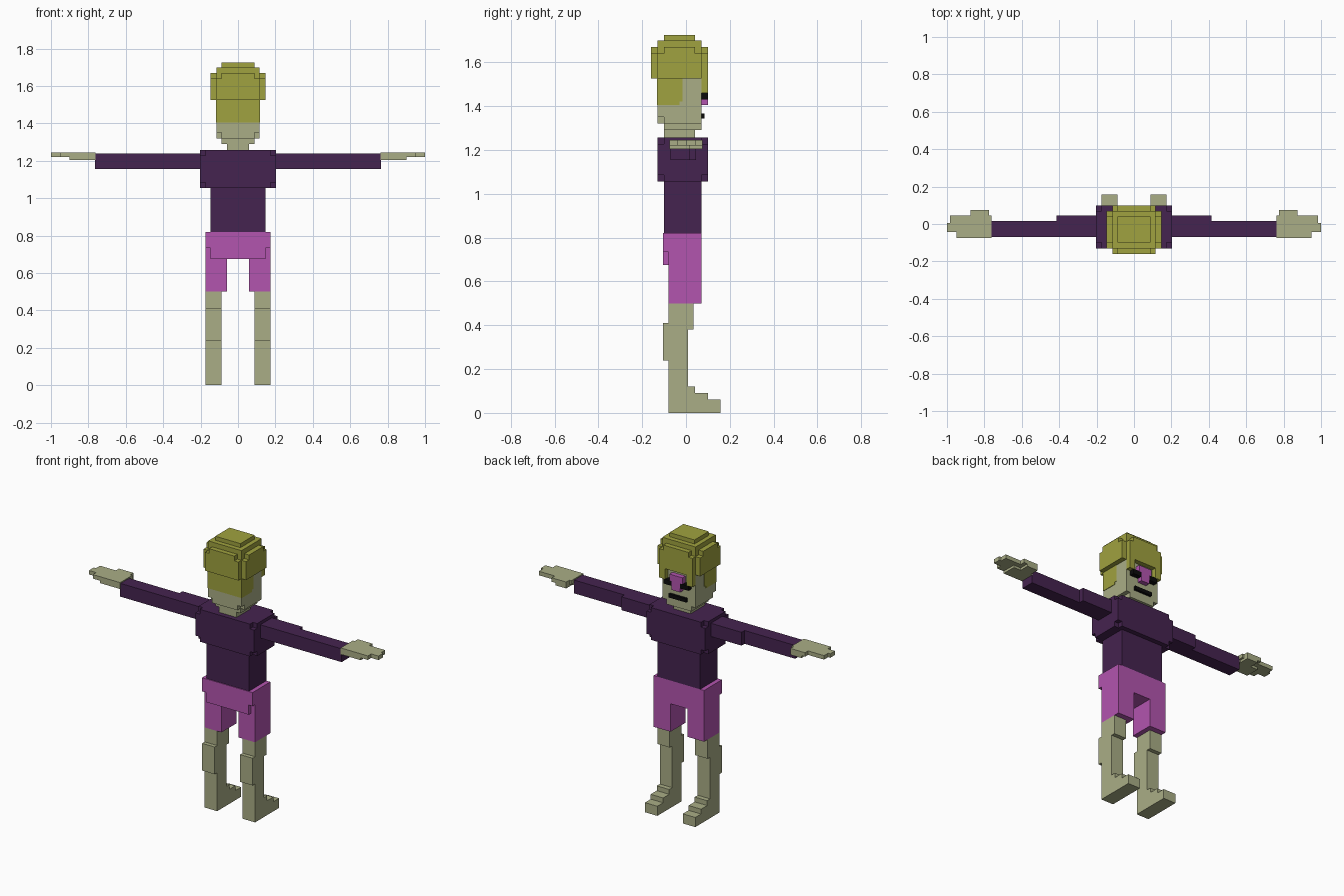
import bpy, bmesh
from itertools import product


def material(name, rgb):
    m = bpy.data.materials.new(name)
    m.diffuse_color = (*rgb, 1)
    return m


SKIN = material("pale_skin", (0.40, 0.42, 0.24))
HAIR = material("olive_hair", (0.35, 0.36, 0.05))
SHIRT = material("dark_purple", (0.06, 0.017, 0.08))
PINK = material("pink", (0.45, 0.09, 0.43))
BLACK = material("black", (0.003, 0.003, 0.003))


def shell(name, mat, boxes, mirror=False):
    """Clean outer surface of a union of boxes (x0, x1, y0, y1, z0, z1)."""
    boxes = list(boxes)
    if mirror:
        boxes += [(-b[1], -b[0], *b[2:]) for b in boxes]
    cuts = [sorted({v for b in boxes for v in b[2 * a:2 * a + 2]}) for a in range(3)]
    cells = set()
    for b in boxes:
        spans = [range(cuts[a].index(b[2 * a]), cuts[a].index(b[2 * a + 1])) for a in range(3)]
        cells.update(product(*spans))
    bm = bmesh.new()
    verts = {}

    def vert(i):
        if i not in verts:
            verts[i] = bm.verts.new([cuts[a][i[a]] for a in range(3)])
        return verts[i]

    for c in cells:
        for a, side in product(range(3), (0, 1)):
            n = list(c)
            n[a] += 2 * side - 1
            if tuple(n) in cells:
                continue
            loop = []
            for u, v in ((0, 0), (1, 0), (1, 1), (0, 1)):
                p = list(c)
                p[a] += side
                p[(a + 1) % 3] += u
                p[(a + 2) % 3] += v
                loop.append(vert(tuple(p)))
            bm.faces.new(loop if side else loop[::-1])
    bmesh.ops.dissolve_limit(bm, angle_limit=0.01, verts=bm.verts[:], edges=bm.edges[:])
    me = bpy.data.meshes.new(name)
    bm.to_mesh(me)
    bm.free()
    me.materials.append(mat)
    ob = bpy.data.objects.new(name, me)
    bpy.context.collection.objects.link(ob)
    return ob


def notched(b, s=0.03):
    """Box with a small cube missing from each corner."""
    out = []
    for a in range(3):
        c = list(b)
        c[2 * a] = round(c[2 * a] + s, 4)
        c[2 * a + 1] = round(c[2 * a + 1] - s, 4)
        out.append(tuple(c))
    return out


# Head and neck
shell("head", SKIN, [
    (-0.115, 0.115, -0.10, 0.07, 1.32, 1.53),
    (-0.087, 0.087, -0.13, -0.10, 1.32, 1.405),
    (-0.115, 0.115, -0.13, -0.10, 1.35, 1.405),
    (-0.087, 0.087, -0.10, 0.07, 1.29, 1.32),
    (-0.06, 0.06, -0.10, 0.04, 1.25, 1.29)])

# Stepped cap of hair, hair at the nape and fringe ends
shell("hair_cap", HAIR, [
    (-0.147, 0.147, -0.13, 0.07, 1.525, 1.64),
    (-0.115, 0.115, -0.16, 0.10, 1.525, 1.64),
    (-0.147, 0.147, -0.10, 0.04, 1.64, 1.67),
    (-0.087, 0.087, -0.16, 0.10, 1.64, 1.67),
    (-0.115, 0.115, -0.13, 0.07, 1.64, 1.70),
    (-0.087, 0.087, -0.10, 0.04, 1.70, 1.725)])
shell("hair_nape", HAIR, [
    (-0.118, 0.118, -0.132, -0.03, 1.405, 1.525),
    (-0.118, 0.118, -0.03, -0.015, 1.42, 1.525)])
shell("fringe_ends", HAIR, [(0.075, 0.115, 0.07, 0.10, 1.46, 1.525)], True)

# Face
shell("nose", PINK, [
    (-0.03, 0.03, 0.07, 0.10, 1.405, 1.46),
    (-0.045, 0.045, 0.07, 0.10, 1.46, 1.50)])
shell("eyes", BLACK, [(0.03, 0.087, 0.07, 0.10, 1.43, 1.46)], True)
shell("mouth", BLACK, [(-0.06, 0.06, 0.07, 0.085, 1.344, 1.367)])

# Shirt body
shell("chest", SHIRT, notched((-0.203, 0.203, -0.13, 0.10, 1.055, 1.257)))
shell("waist", SHIRT, [(-0.147, 0.147, -0.10, 0.07, 0.82, 1.055)])

# Sleeves, thicker above the elbow
shell("sleeves", SHIRT, [
    (0.20, 0.415, -0.07, 0.045, 1.155, 1.238),
    (0.415, 0.765, -0.07, 0.015, 1.155, 1.238)], True)

# Hands: palm, thumb, fingers of stepped length, lower pad
shell("hands", SKIN, [
    (0.762, 0.87, -0.075, 0.045, 1.22, 1.245),
    (0.775, 0.875, 0.045, 0.075, 1.22, 1.245),
    (0.87, 0.95, -0.075, -0.042, 1.22, 1.245),
    (0.87, 1.0, -0.042, 0.005, 1.22, 1.245),
    (0.87, 0.985, 0.005, 0.045, 1.22, 1.245),
    (0.762, 0.90, -0.075, 0.015, 1.205, 1.22),
    (0.775, 0.85, 0.015, 0.075, 1.205, 1.22)], True)

# Shorts with two legs
shell("shorts", PINK, [
    (0, 0.174, -0.08, 0.07, 0.675, 0.82),
    (0, 0.174, -0.105, -0.08, 0.735, 0.82),
    (0, 0.147, -0.105, -0.08, 0.675, 0.735),
    (0.058, 0.174, -0.08, 0.07, 0.50, 0.675)], True)

# Legs with knee, calf and stepped foot
shell("legs", SKIN, [
    (0.088, 0.174, -0.08, 0.035, 0.38, 0.50),
    (0.088, 0.174, -0.08, 0.01, 0.0, 0.38),
    (0.088, 0.174, -0.105, -0.08, 0.24, 0.41),
    (0.088, 0.174, 0.01, 0.04, 0.0, 0.12),
    (0.088, 0.174, 0.04, 0.10, 0.0, 0.09),
    (0.088, 0.174, 0.10, 0.157, 0.0, 0.06)], True)
